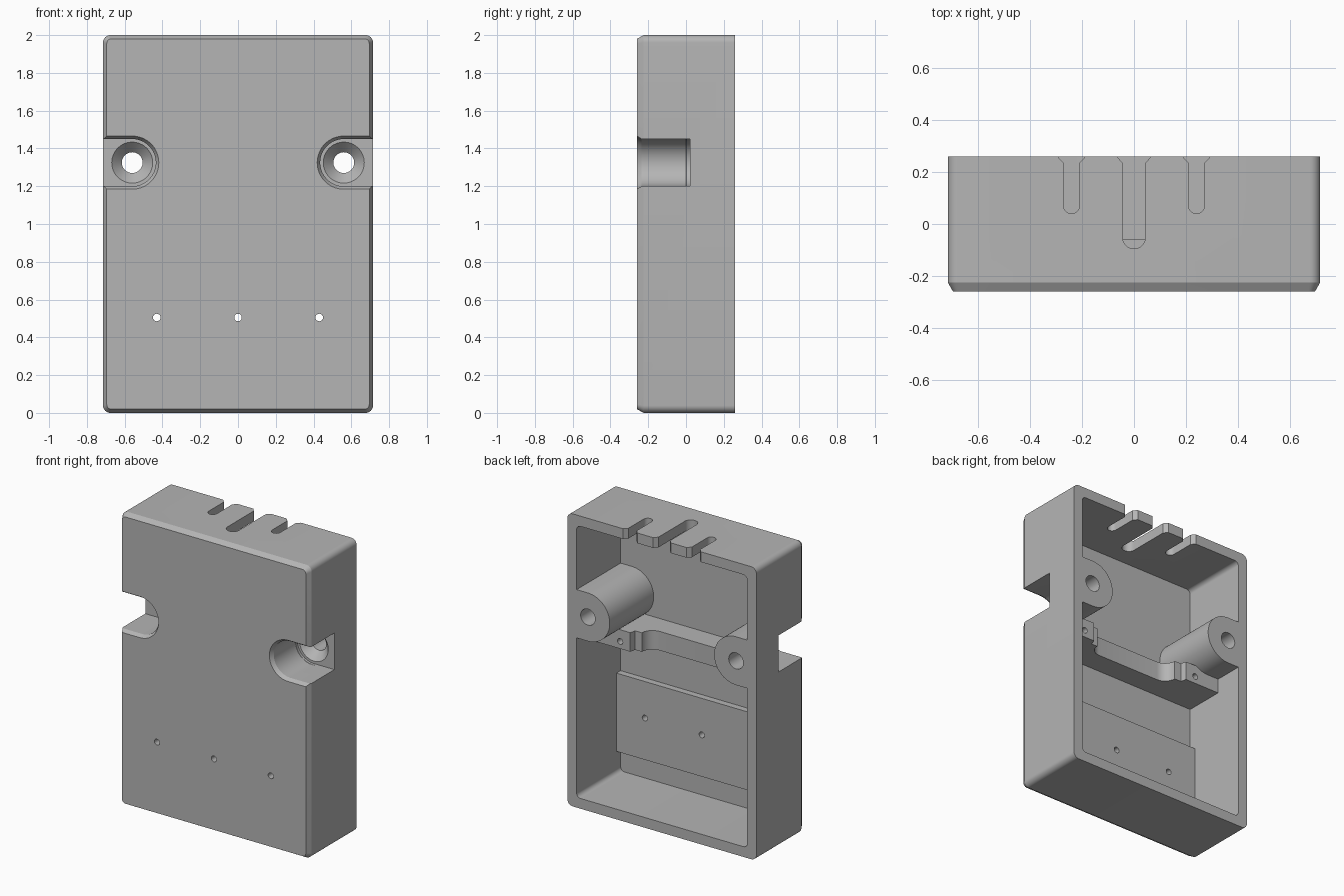
import bpy, bmesh, math
from mathutils import Vector

cube = bpy.data.objects.get("Cube")
if cube:
    bpy.data.objects.remove(cube, do_unlink=True)

W, D, H = 0.715, 0.26, 2.0      # half width, half depth, height
WALL, FLOOR = 0.07, -0.215      # wall thickness, inner face of the front panel
BOSS_X, BOSS_Z = 0.56, 1.325

grey = bpy.data.materials.new("plain grey")
grey.use_nodes = True
colour = (0.46, 0.46, 0.46, 1)
grey.diffuse_color = colour
grey.node_tree.nodes["Principled BSDF"].inputs["Base Color"].default_value = colour


def loft(name, rings):
    """Closed solid through rings of equal point count."""
    bm = bmesh.new()
    loops = [[bm.verts.new(p) for p in ring] for ring in rings]
    for a, b in zip(loops, loops[1:]):
        for i in range(len(a)):
            j = (i + 1) % len(a)
            bm.faces.new((a[i], a[j], b[j], b[i]))
    bm.faces.new(loops[0])
    bm.faces.new(loops[-1])
    bmesh.ops.recalc_face_normals(bm, faces=bm.faces)
    mesh = bpy.data.meshes.new(name)
    bm.to_mesh(mesh)
    bm.free()
    mesh.materials.append(grey)
    obj = bpy.data.objects.new(name, mesh)
    bpy.context.collection.objects.link(obj)
    return obj


def arc(cx, cy, r, start, end, n):
    angles = [math.radians(start + (end - start) * i / n) for i in range(n + 1)]
    return [(cx + r * math.cos(a), cy + r * math.sin(a)) for a in angles]


def rounded_rect(x0, x1, z0, z1, r):
    pts = []
    for k, (cx, cz) in enumerate(((x1 - r, z1 - r), (x0 + r, z1 - r),
                                  (x0 + r, z0 + r), (x1 - r, z0 + r))):
        pts += arc(cx, cz, r, 90 * k, 90 * k + 90, 8)
    return pts


def at_y(profile, y):
    return [Vector((a, y, b)) for a, b in profile]


def at_z(profile, z):
    return [Vector((a, b, z)) for a, b in profile]


def box(name, x0, x1, y0, y1, z0, z1):
    outline = [(x0, z0), (x1, z0), (x1, z1), (x0, z1)]
    return loft(name, [at_y(outline, y0), at_y(outline, y1)])


def round_bar(name, x, z, steps, n=48):
    """Turned solid along y from (y, radius) steps."""
    return loft(name, [at_y(arc(x, z, r, 0, 360, n)[:-1], y) for y, r in steps])


def notch_outline(s, r):
    """Half round towards the middle, straight out through the side."""
    half = [(BOSS_X * s - s * (p[0]), BOSS_Z + p[1]) for p in arc(0, 0, r, 90, -90, 32)]
    return half + [(s * 0.8, BOSS_Z - r), (s * 0.8, BOSS_Z + r)]


def combine(part, operation):
    mod = housing.modifiers.new(operation.title(), 'BOOLEAN')
    mod.operation = operation
    mod.solver = 'EXACT'
    mod.object = part
    bpy.context.view_layer.objects.active = housing
    bpy.ops.object.modifier_apply(modifier=mod.name)
    bpy.data.objects.remove(part, do_unlink=True)


def add(part):
    combine(part, 'UNION')


def cut(part):
    combine(part, 'DIFFERENCE')


# Outer shell with a bevelled front edge, hollowed from the back
c = 0.02
housing = loft("housing", [
    at_y(rounded_rect(-W + c, W - c, c, H - c, 0.025), -D),
    at_y(rounded_rect(-W, W, 0, H, 0.04), -D + 0.035),
    at_y(rounded_rect(-W, W, 0, H, 0.04), D)])
inner = rounded_rect(-W + WALL, W - WALL, WALL, H - WALL, 0.03)
cut(loft("cavity", [at_y(inner, FLOOR), at_y(inner, D + 0.1)]))

# Raised panel inside the front wall
add(box("inner_panel", -W + 0.03, W - 0.03, FLOOR - 0.02, -0.17, 0.22, 0.755))

# Screw bosses on both sides, joined to the side walls
for s in (-1, 1):
    r = 0.165
    outline = [(s * (BOSS_X - px), BOSS_Z + pz) for px, pz in arc(0, 0, r, 90, -90, 32)]
    outline += [(s * (W - 0.03), BOSS_Z - r), (s * (W - 0.03), BOSS_Z + r)]
    add(loft("screw_boss", [at_y(outline, FLOOR - 0.02), at_y(outline, D)]))

# Cross rib with a thicker pad at each end
half_rib = [(W - 0.03, 0.06), (0.38, 0.06), (0.37, 0.02), (0.32, 0.02)]
half_rib += arc(0.24, 0.02, 0.08, 0, -90, 8)[1:]
rib = half_rib + [(-x, y) for x, y in reversed(half_rib)]
back = FLOOR - 0.02
rib += [(-W + 0.03, back), (W - 0.03, back)]
add(loft("cross_rib", [at_z(rib, 1.06), at_z(rib, 1.19)]))

# Side notches, countersinks and screw holes
for s in (-1, 1):
    cut(loft("notch", [at_y(notch_outline(s, 0.147), -D - 0.01),
                       at_y(notch_outline(s, 0.125), -D + 0.025),
                       at_y(notch_outline(s, 0.125), 0.02)]))
    cut(round_bar("screw_hole", s * BOSS_X, BOSS_Z,
                  [(0.0, 0.128), (0.075, 0.055), (D + 0.1, 0.055)]))
    cut(round_bar("pad_hole", s * 0.456, 1.11, [(-0.08, 0.02), (0.1, 0.02)], 24))

# Small holes through the front
for x in (-0.43, 0, 0.43):
    cut(round_bar("front_hole", x, 0.505, [(-D - 0.1, 0.02), (0, 0.02)], 24))

# Cable slots in the top wall, flared at the back edge
for x, half, end in ((-0.24, 0.031, 0.04), (0, 0.044, -0.095), (0.24, 0.031, 0.04)):
    flare = half + 0.023
    slot = arc(x, end + half, half, 180, 360, 16)
    slot += [(x + half, D - 0.025), (x + flare, D), (x + flare, D + 0.1),
             (x - flare, D + 0.1), (x - flare, D), (x - half, D - 0.025)]
    cut(loft("cable_slot", [at_z(slot, H - WALL - 0.04), at_z(slot, H + 0.1)]))

# Smooth round faces, sharp edges kept
bpy.ops.object.select_all(action='DESELECT')
housing.select_set(True)
bpy.context.view_layer.objects.active = housing
bpy.ops.object.shade_smooth_by_angle(angle=math.radians(25))
